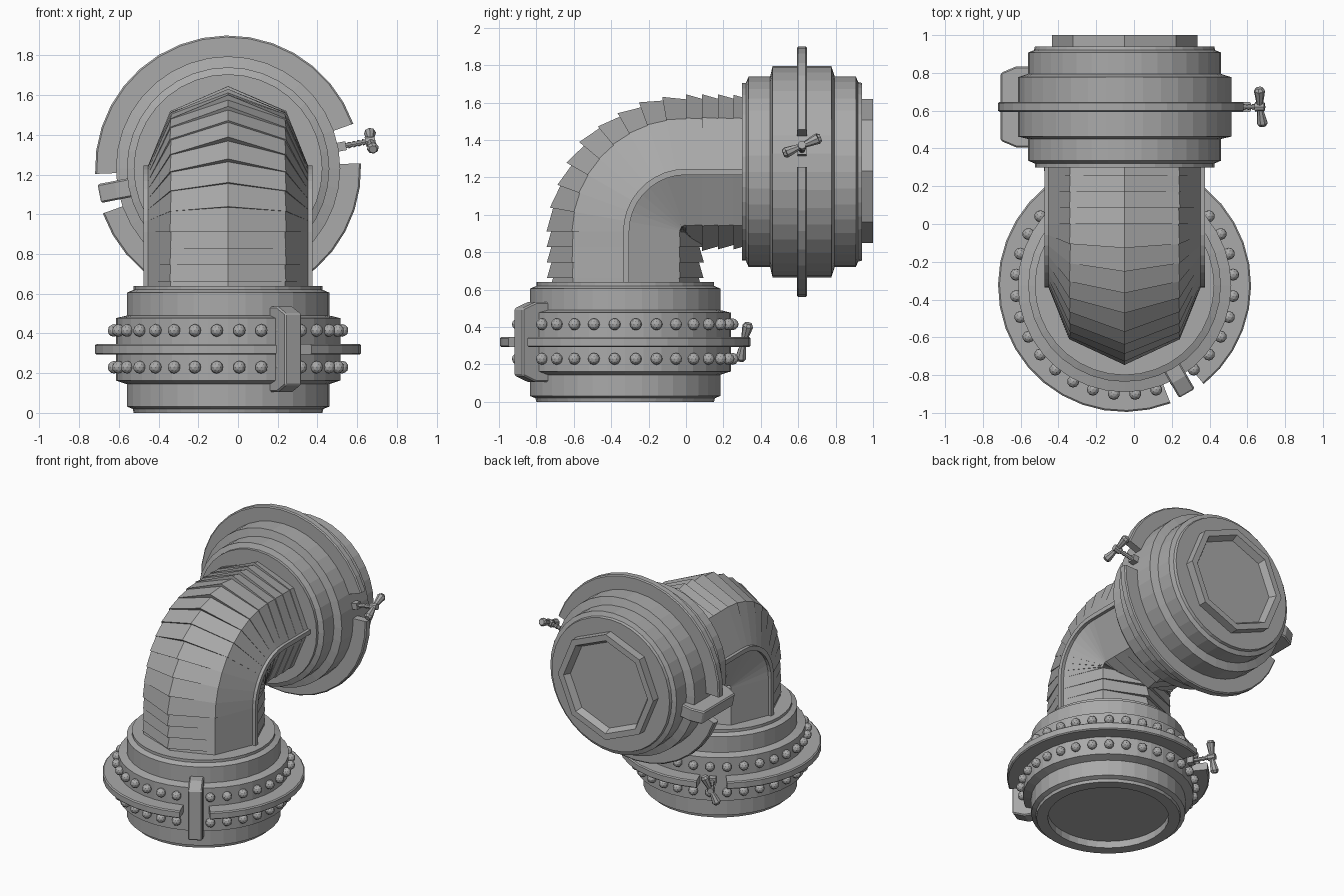
import bpy, bmesh, math, random
from math import sin, cos, pi, radians
from mathutils import Matrix, Vector

random.seed(4)
cube = bpy.data.objects.get("Cube")
if cube:
    bpy.data.objects.remove(cube, do_unlink=True)

metal = bpy.data.materials.new("grey_metal")
metal.use_nodes = True
GREY = (0.4, 0.4, 0.4, 1)
metal.diffuse_color = GREY
metal.node_tree.nodes["Principled BSDF"].inputs["Base Color"].default_value = GREY


def finish(name, bm, matrix=Matrix(), bevel=0):
    bmesh.ops.recalc_face_normals(bm, faces=bm.faces)
    mesh = bpy.data.meshes.new(name)
    bm.to_mesh(mesh)
    bm.free()
    mesh.materials.append(metal)
    obj = bpy.data.objects.new(name, mesh)
    obj.matrix_world = matrix
    bpy.context.collection.objects.link(obj)
    if bevel:
        mod = obj.modifiers.new("edge", "BEVEL")
        mod.width = bevel
        mod.segments = 1
    return obj


def loft(bm, rings, caps=True, loop=False):
    """Skin a list of closed rings of points."""
    rows = [[bm.verts.new(p) for p in ring] for ring in rings]
    pairs = list(zip(rows, rows[1:])) + ([(rows[-1], rows[0])] if loop else [])
    for a, b in pairs:
        for i in range(len(a)):
            j = (i + 1) % len(a)
            bm.faces.new((a[i], a[j], b[j], b[i]))
    if caps and not loop:
        bm.faces.new(rows[0])
        bm.faces.new(rows[-1])


def circle(r, z, n):
    return [(r * cos(2 * pi * i / n), r * sin(2 * pi * i / n), z) for i in range(n)]


def cone(bm, start, end, r1, r2, sides=8):
    start, end = Vector(start), Vector(end)
    d = end - start
    m = Matrix.Translation((start + end) / 2) @ d.to_track_quat("Z", "Y").to_matrix().to_4x4()
    bmesh.ops.create_cone(bm, cap_ends=True, segments=sides, radius1=r1,
                          radius2=r2, depth=d.length, matrix=m)


def coupling(label, place, clamp_deg, recess, bolts):
    # Turned body with a wider middle band
    bm = bmesh.new()
    profile = [(0.475, -0.32), (0.48, -0.3), (0.51, -0.288), (0.51, -0.175),
               (0.565, -0.157), (0.565, 0.157), (0.51, 0.17), (0.51, 0.285),
               (0.475, 0.3), (0.475, 0.32)]
    if recess:
        profile = [(0.4, recess - 0.32), (0.4, -0.32)] + profile
    loft(bm, [circle(r, z, 36) for r, z in profile])
    finish(label + "_body", bm, place)

    # Split clamping flange: two arcs separated by the clamp and the screw
    bm = bmesh.new()
    gap, steps = radians(8.7), 16
    for half in range(2):
        start = radians(clamp_deg) + half * pi + gap
        rings = []
        for i in range(steps + 1):
            a = start + (pi - 2 * gap) * i / steps
            rings.append([(r * cos(a), r * sin(a), z) for r, z in
                          ((0.55, -0.027), (0.662, -0.027), (0.67, -0.02),
                           (0.67, 0.02), (0.662, 0.027), (0.55, 0.027))])
        loft(bm, rings)
    finish(label + "_flange", bm, place)

    # Tapered clamp block, local x pointing outward
    turn = place @ Matrix.Rotation(radians(clamp_deg), 4, "Z")
    bm = bmesh.new()
    outline = [(0.49, -0.215), (0.575, -0.215), (0.66, -0.18),
               (0.66, 0.18), (0.575, 0.215), (0.49, 0.215)]
    loft(bm, [[(x, y, z) for x, z in outline] for y in (-0.048, 0.048)])
    finish(label + "_clamp", bm, turn, 0.008)

    # Screw with lug and flared wing nut on the opposite side
    turn = place @ Matrix.Rotation(radians(clamp_deg + 180), 4, "Z")
    bm = bmesh.new()
    bmesh.ops.create_cube(bm, size=1, matrix=Matrix.Translation((0.58, 0, 0))
                          @ Matrix.Diagonal((0.05, 0.045, 0.05, 1)))
    for i in range(6):
        x = 0.59 + i * 0.025
        cone(bm, (x, 0, 0), (x + 0.025, 0, 0), 0.017, 0.01)
    finish(label + "_screw", bm, turn)
    bm = bmesh.new()
    cone(bm, (0.705, 0, 0), (0.755, 0, 0), 0.026, 0.022)
    for s in (-1, 1):
        cone(bm, (0.73, 0, 0), (0.735, -0.038 * s, 0.085 * s), 0.014, 0.03)
        cone(bm, (0.735, -0.038 * s, 0.085 * s), (0.735, -0.044 * s, 0.1 * s), 0.03, 0.02)
    finish(label + "_wing_nut", bm, turn)

    # Two rows of round bolt heads
    if bolts:
        bm = bmesh.new()
        for i in range(32):
            a = 2 * pi * (i + 0.5) / 32
            for z in (-0.09, 0.095):
                bmesh.ops.create_icosphere(bm, subdivisions=2, radius=0.032, matrix=Matrix.Translation(
                    (0.577 * cos(a), 0.577 * sin(a), z)))
        finish(label + "_bolts", bm, place)


coupling("lower", Matrix.Translation((-0.05, -0.325, 0.32)), -60, 0.05, True)
coupling("upper", Matrix.Translation((-0.05, 0.62, 1.23)) @ Matrix.Rotation(pi / 2, 4, "X"),
         191, 0, False)

# Elbow centre line: (y, z, bend angle)
BEND_Z, BEND_R = 0.91, 0.32
path = [(-BEND_R, 0.58 + 0.0825 * i, 0) for i in range(4)]
path += [(-BEND_R * cos(a), BEND_Z + BEND_R * sin(a), a)
         for a in (pi / 2 * i / 9 for i in range(10))]
path += [(0.085 * i, BEND_Z + BEND_R, pi / 2) for i in range(1, 5)]


def section_point(station, out, side):
    y, z, a = station
    return (-0.05 + side, y - out * cos(a), z + out * sin(a))


# Eight-sided elbow with crumpled, overlapping plates along front and back
bm = bmesh.new()
rings = []
for s0, s1 in zip(path, path[1:]):
    wobble = [random.uniform(-0.008, 0.008) for k in range(8)]
    for station, lip in ((s0, 0.014), (s1, -0.01)):
        ring = []
        for k in range(8):
            a = k * pi / 4
            rough = (1, 0.25, 0, 0.25)[k % 4]
            r = 0.405 + rough * (lip + wobble[k])
            ring.append(section_point(station, r * cos(a), r * sin(a) * 1.01))
        rings.append(ring)
loft(bm, rings)
finish("elbow_pipe", bm)

# Raised seam along each side of the elbow
for side, name in ((-1, "right_seam"), (1, "left_seam")):
    bm = bmesh.new()
    loft(bm, [[section_point(s, o, side * x) for o, x in
               ((-0.016, 0.38), (-0.016, 0.425), (0.016, 0.425), (0.016, 0.38))]
              for s in path])
    finish(name, bm)

# Eight-sided outlet with a sunken end
bm = bmesh.new()
loft(bm, [circle(r, z, 8) for r, z in
          ((0.385, 0.9), (0.385, 1.0), (0.34, 1.0), (0.315, 0.955))])
finish("outlet", bm, Matrix.Translation((-0.05, 0, 1.235)) @ Matrix.Rotation(-pi / 2, 4, "X"))
